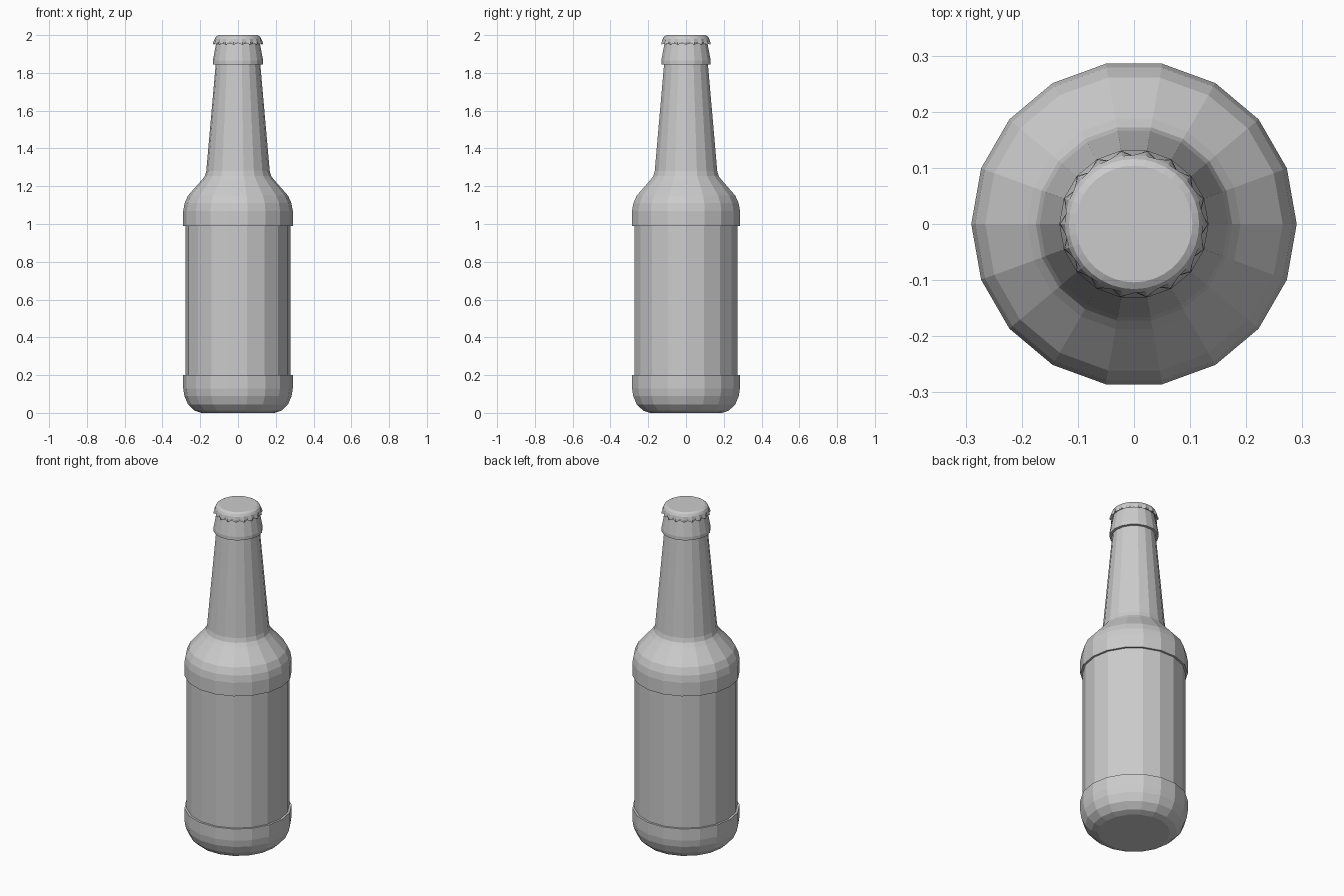
import bpy, bmesh
from math import cos, sin, pi

if "Cube" in bpy.data.objects:
    bpy.data.objects.remove(bpy.data.objects["Cube"])

SIDES = 18


def make_object(name, rings):
    """Skin a stack of equal-length vertex rings and cap both ends."""
    bm = bmesh.new()
    loops = [[bm.verts.new(p) for p in ring] for ring in rings]
    for low, high in zip(loops, loops[1:]):
        n = len(low)
        for i in range(n):
            j = (i + 1) % n
            bm.faces.new((low[i], low[j], high[j], high[i]))
    bm.faces.new(loops[0][::-1])
    bm.faces.new(loops[-1])
    mesh = bpy.data.meshes.new(name)
    bm.to_mesh(mesh)
    bm.free()
    obj = bpy.data.objects.new(name, mesh)
    bpy.context.collection.objects.link(obj)
    return obj


def circle(r, z, n=SIDES):
    return [(r * cos(2 * pi * i / n), r * sin(2 * pi * i / n), z) for i in range(n)]


def zigzag(r_out, z_out, r_in, z_in):
    """Ring alternating between outer crimp points and inner valleys."""
    n = SIDES * 2
    return [((r_in if i % 2 else r_out) * cos(2 * pi * i / n),
             (r_in if i % 2 else r_out) * sin(2 * pi * i / n),
             z_in if i % 2 else z_out) for i in range(n)]


# Glass body: rounded base, recessed label band, shoulder, neck, lip ring
body_profile = [
    (0.195, 0.0), (0.23, 0.012), (0.265, 0.045), (0.284, 0.09), (0.29, 0.13),
    (0.29, 0.20), (0.278, 0.20), (0.278, 0.99), (0.29, 0.99),
    (0.29, 1.07), (0.283, 1.11), (0.265, 1.15), (0.19, 1.235), (0.175, 1.255),
    (0.168, 1.28), (0.118, 1.845), (0.133, 1.845), (0.133, 1.865),
    (0.115, 1.96), (0.10, 1.975),
]
make_object("bottle_body", [circle(r, z) for r, z in body_profile])

# Crimped crown cap
make_object("bottle_cap", [
    circle(0.112, 1.962, SIDES * 2),
    zigzag(0.133, 1.95, 0.121, 1.955),
    zigzag(0.131, 1.962, 0.121, 1.965),
    circle(0.123, 1.98, SIDES * 2),
    circle(0.116, 1.993, SIDES * 2),
    circle(0.104, 2.0, SIDES * 2),
])
